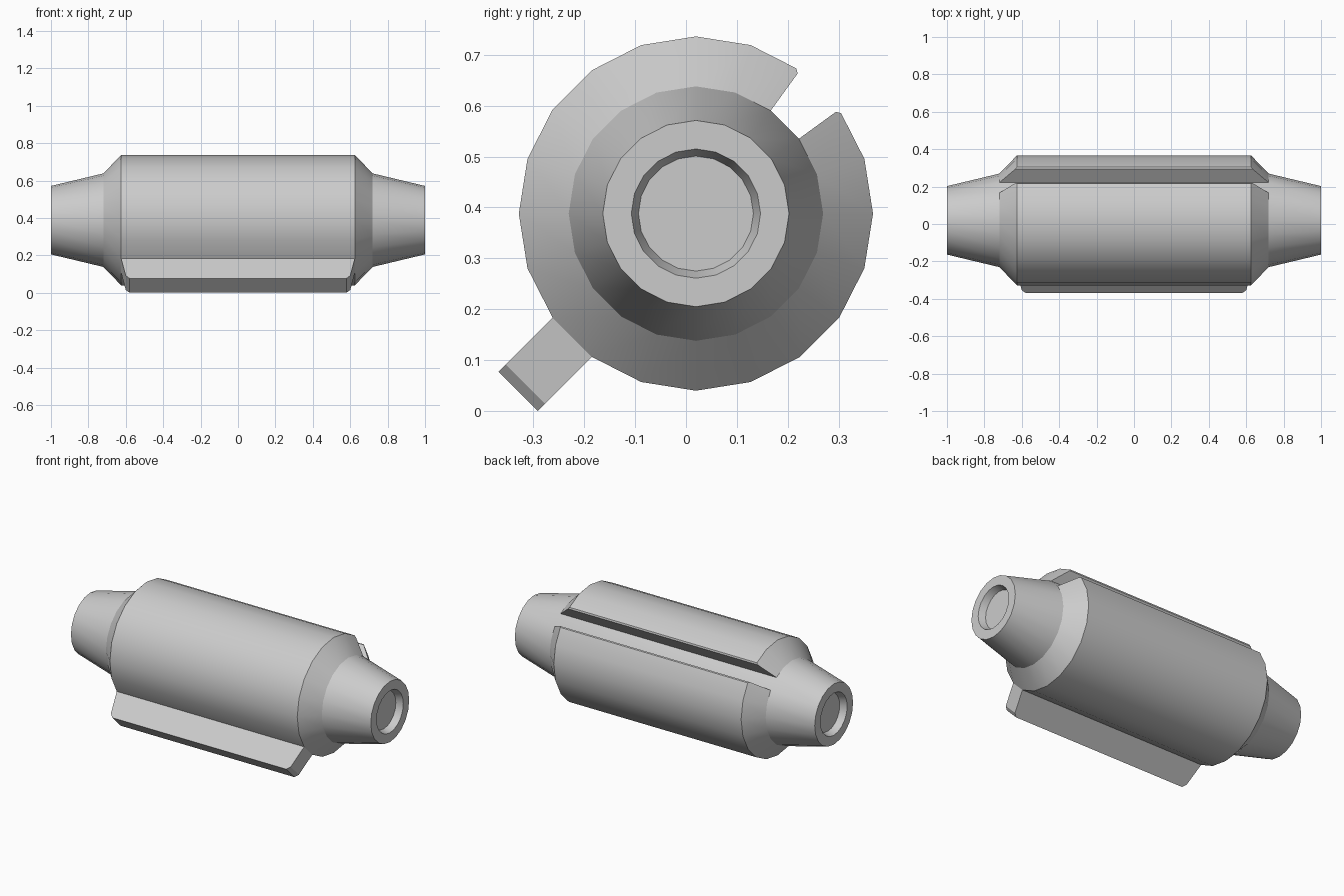
import bpy, bmesh
from math import cos, sin, radians

if "Cube" in bpy.data.objects:
    bpy.data.objects.remove(bpy.data.objects["Cube"])

SIDES = 20
CY, CZ = 0.0195, 0.388
STEP = radians(360 / SIDES)
SLOT, FIN = 2, 12          # facets facing 45 and 225 degrees

# Lathe profile (x, radius), mirrored for the other end
half = [(-0.96, 0.113), (-1.0, 0.127), (-1.0, 0.183), (-0.72, 0.25), (-0.625, 0.348)]
profile = half + [(-x, r) for x, r in reversed(half)]

bm = bmesh.new()
rings = [[bm.verts.new((x, CY + r * cos(i * STEP), CZ + r * sin(i * STEP)))
          for i in range(SIDES)] for x, r in profile]
bm.faces.new(rings[0])
bm.faces.new(rings[-1])

# Turned body, leaving one facet open for the slot and one for the fin
for s in range(len(rings) - 1):
    for i in range(SIDES):
        if (i == SLOT and s in (3, 4, 5)) or (i == FIN and s == 4):
            continue
        j = (i + 1) % SIDES
        bm.faces.new((rings[s][i], rings[s][j], rings[s + 1][j], rings[s + 1][i]))

# Slot floor and radial walls
bm.faces.new((rings[3][SLOT], rings[3][SLOT + 1], rings[6][SLOT + 1], rings[6][SLOT]))
for i in (SLOT, SLOT + 1):
    bm.faces.new([rings[s][i] for s in (3, 4, 5, 6)])

# Fin: the open facet raised outward with tapered, chamfered ends
mid = radians(225)
w = 0.348 * sin(STEP / 2)


def fin_loop(u, x):
    corners = [(-x, -w), (-x, w), (x, w), (x, -w)]
    return [bm.verts.new((px, CY + u * cos(mid) - v * sin(mid),
                          CZ + u * sin(mid) + v * cos(mid))) for px, v in corners]


loops = [[rings[4][FIN], rings[4][FIN + 1], rings[5][FIN + 1], rings[5][FIN]],
         fin_loop(0.474, 0.60), fin_loop(0.494, 0.58)]
for a, b in zip(loops, loops[1:]):
    for k in range(4):
        n = (k + 1) % 4
        bm.faces.new((a[k], a[n], b[n], b[k]))
bm.faces.new(loops[-1])

bmesh.ops.recalc_face_normals(bm, faces=bm.faces[:])

# Small chamfer along the slot lips
lips = [bm.edges.get((rings[4][i], rings[5][i])) for i in (SLOT, SLOT + 1)]
bmesh.ops.bevel(bm, geom=lips, offset=0.008, offset_type='OFFSET',
                segments=1, affect='EDGES')

mesh = bpy.data.meshes.new("slotted_barrel")
bm.to_mesh(mesh)
bm.free()
body = bpy.data.objects.new("slotted_barrel", mesh)
bpy.context.collection.objects.link(body)
bpy.context.view_layer.objects.active = body
body.select_set(True)
bpy.ops.object.shade_smooth_by_angle(angle=radians(30))
